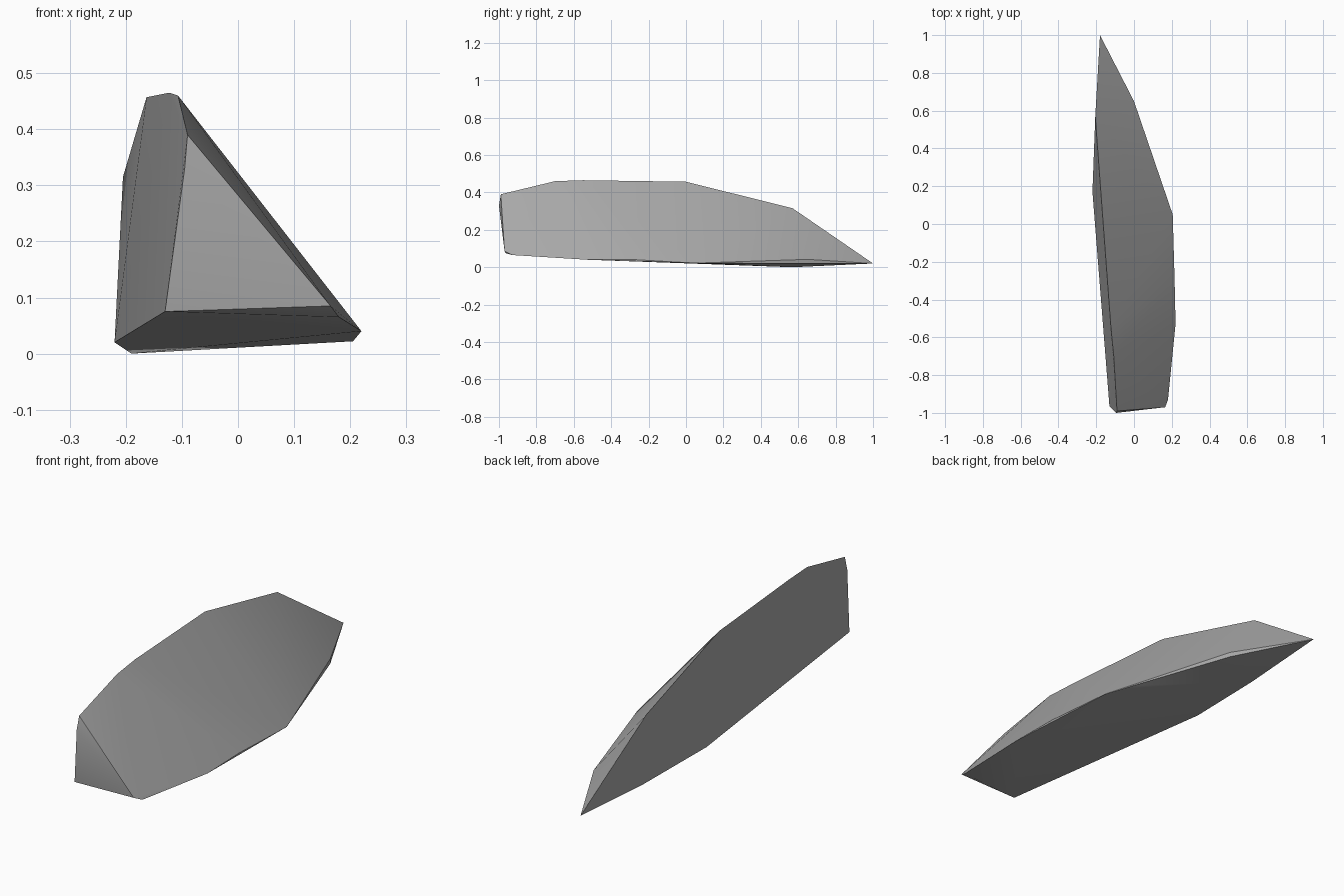
import bpy
import bmesh

default = bpy.data.objects.get("Cube")
if default:
    bpy.data.objects.remove(default, do_unlink=True)

# Stone colour
stone = bpy.data.materials.new("grey stone")
stone.use_nodes = True
grey = (0.4, 0.4, 0.4, 1.0)
stone.diffuse_color = grey
bsdf = next(n for n in stone.node_tree.nodes if n.type == "BSDF_PRINCIPLED")
bsdf.inputs["Base Color"].default_value = grey
bsdf.inputs["Roughness"].default_value = 0.9

# Long edges of the three-sided shard, from blunt end to pointed end
top_ridge = [(-0.09, -0.99, 0.39), (-0.095, -1.0, 0.33),
             (-0.107, -0.7, 0.46), (-0.122, -0.55, 0.465),
             (-0.163, 0.0, 0.457), (-0.205, 0.57, 0.315)]
left_edge = [(-0.13, -0.965, 0.075), (-0.22, 0.17, 0.02), (-0.19, 0.57, 0.0)]
right_edge = [(0.165, -0.97, 0.085), (0.18, -0.93, 0.065),
              (0.22, -0.53, 0.04), (0.215, -0.3, 0.042),
              (0.205, 0.05, 0.022), (0.15, 0.2, 0.02),
              (0.0, 0.65, 0.02), (0.0, 0.65, 0.042)]
tip = [(-0.18, 1.0, 0.02)]

# Wrap the edges in flat broken faces
bm = bmesh.new()
for point in top_ridge + left_edge + right_edge + tip:
    bm.verts.new(point)
hull = bmesh.ops.convex_hull(bm, input=bm.verts)
spare = {g for g in hull["geom_interior"] + hull["geom_unused"]
         if isinstance(g, bmesh.types.BMVert)}
bmesh.ops.delete(bm, geom=list(spare), context="VERTS")
bmesh.ops.recalc_face_normals(bm, faces=bm.faces)

mesh = bpy.data.meshes.new("stone_shard")
bm.to_mesh(mesh)
bm.free()
mesh.materials.append(stone)
shard = bpy.data.objects.new("stone_shard", mesh)
bpy.context.collection.objects.link(shard)

# Soft broad faces, crisp broken edges
bpy.ops.object.select_all(action="DESELECT")
shard.select_set(True)
bpy.context.view_layer.objects.active = shard
bpy.ops.object.shade_smooth_by_angle(angle=0.52)
